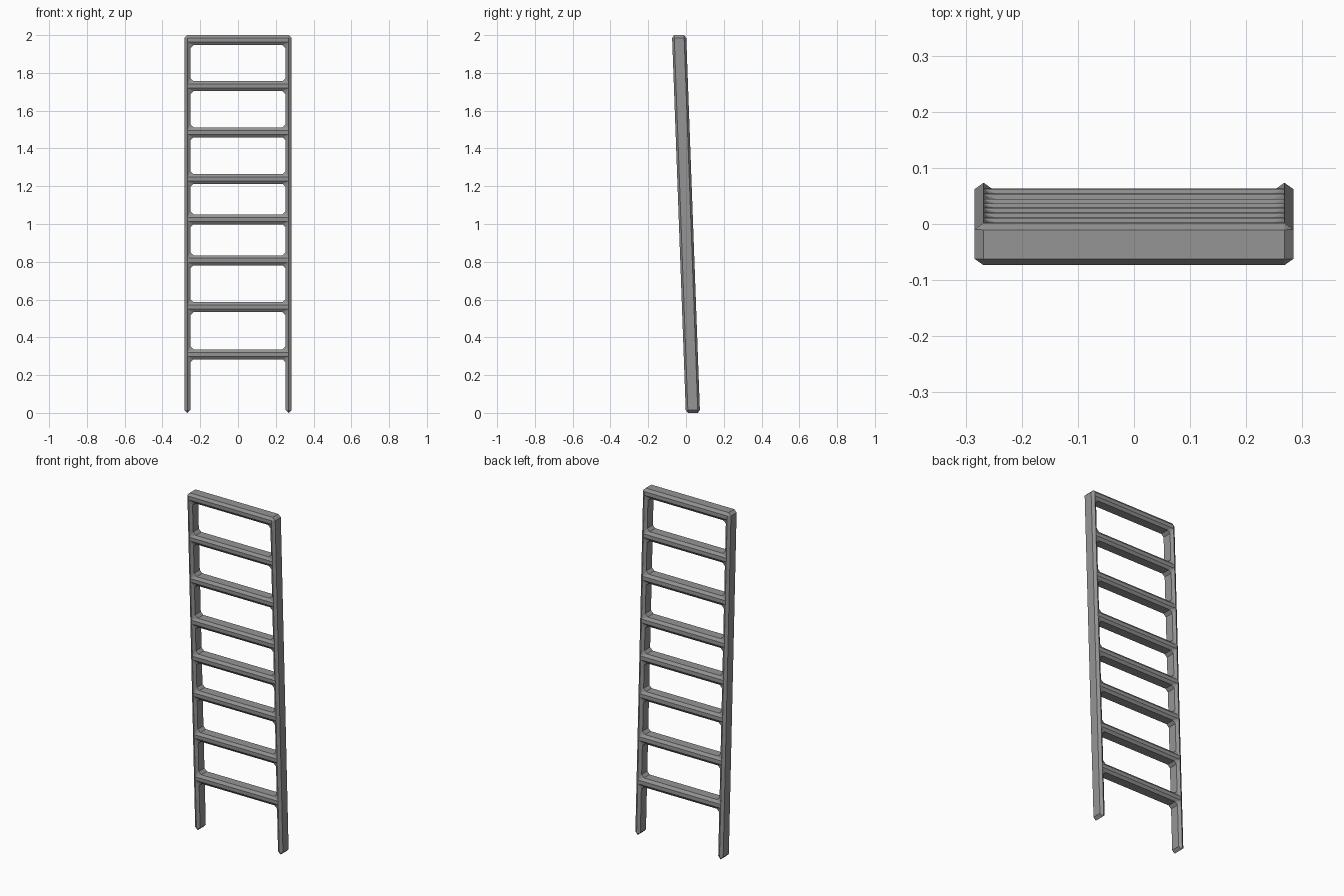
import bpy
import bmesh
from mathutils import Matrix

cube = bpy.data.objects.get("Cube")
if cube:
    bpy.data.objects.remove(cube, do_unlink=True)

HEIGHT = 2.0
OUTER, INNER = 0.284, 0.252     # rail edges
DEPTH = 0.075                   # front to back
RUNG = 0.053                    # rung height
CHAMFER, SQUASH = 0.0158, 0.72  # chamfer width, and its flattening in depth
LEAN = 0.0365                   # forward shift per unit of height
RUNGS = [0.31, 0.56, 0.808, 1.025, 1.238, 1.485, 1.73, HEIGHT - RUNG / 2]

grey = bpy.data.materials.new("grey metal")
grey.use_nodes = True
colour = (0.3, 0.3, 0.3, 1)
grey.diffuse_color = colour
grey.node_tree.nodes["Principled BSDF"].inputs["Base Color"].default_value = colour

# Flat frame outline: columns for the rails, bands for the rungs
bm = bmesh.new()
xs = [-OUTER, -INNER, INNER, OUTER]
zs = [0.0]
for centre in RUNGS:
    zs += [centre - RUNG / 2, centre + RUNG / 2]
y = -DEPTH / SQUASH / 2
grid = [[bm.verts.new((x, y, z)) for x in xs] for z in zs]
for row in range(len(zs) - 1):
    for col in range(3):
        if col != 1 or row % 2:
            a, b = grid[row], grid[row + 1]
            bm.faces.new((a[col], a[col + 1], b[col + 1], b[col]))

# Thicken into a solid
result = bmesh.ops.extrude_face_region(bm, geom=bm.faces[:], use_keep_orig=True)
new_verts = [g for g in result["geom"] if isinstance(g, bmesh.types.BMVert)]
bmesh.ops.translate(bm, verts=new_verts, vec=(0, DEPTH / SQUASH, 0))
bmesh.ops.recalc_face_normals(bm, faces=bm.faces[:])
bmesh.ops.dissolve_limit(bm, angle_limit=0.01, verts=bm.verts[:], edges=bm.edges[:])

# Chamfer every edge, including the inner corners of the openings
sharp = [e for e in bm.edges if e.is_manifold and e.calc_face_angle() > 0.5]
bmesh.ops.bevel(bm, geom=sharp, offset=CHAMFER, offset_type='OFFSET',
                segments=1, affect='EDGES', clamp_overlap=False)

# Flatten to the true depth, then lean the top forward
lean = Matrix.Identity(4)
lean[1][2] = -LEAN
lean[1][3] = LEAN * HEIGHT / 2
bm.transform(lean @ Matrix.Diagonal((1, SQUASH, 1, 1)))
bmesh.ops.recalc_face_normals(bm, faces=bm.faces[:])

mesh = bpy.data.meshes.new("ladder_frame")
bm.to_mesh(mesh)
bm.free()
mesh.materials.append(grey)
ladder = bpy.data.objects.new("ladder_frame", mesh)
bpy.context.collection.objects.link(ladder)
